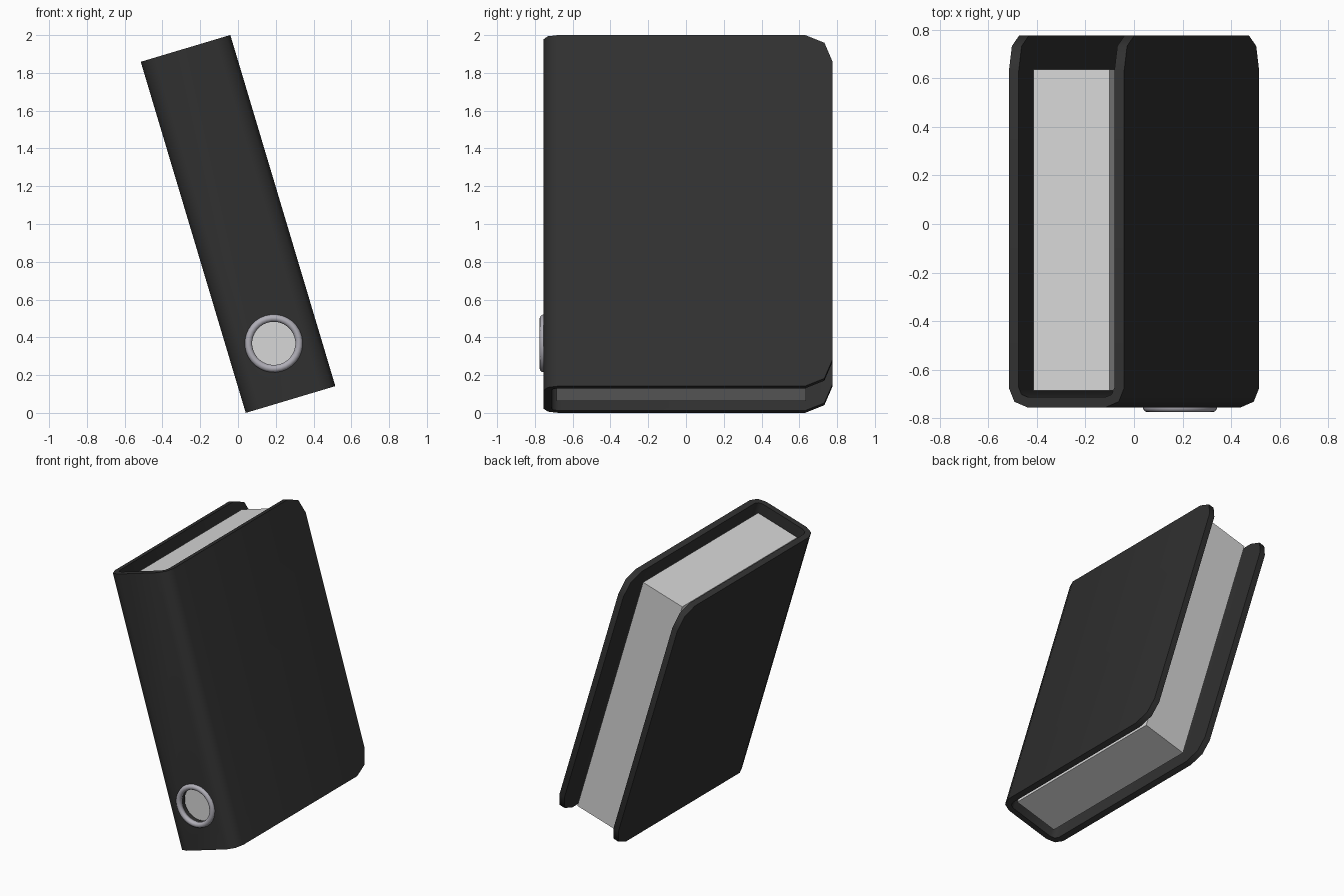
import bpy, bmesh, math
from mathutils import Matrix

if "Cube" in bpy.data.objects:
    bpy.data.objects.remove(bpy.data.objects["Cube"])

W, H = 0.495, 1.94            # spine width and cover height
FRONT, BACK = -0.755, 0.775   # spine face and cover edge
T = 0.042                     # board thickness
HOLE = (W / 2, FRONT, 0.31)   # finger hole centre
LEAN = Matrix.Translation((0.041, 0, 0)) @ Matrix.Rotation(math.radians(-16.65), 4, 'Y')


def material(name, rgb):
    m = bpy.data.materials.new(name)
    m.diffuse_color = (*rgb, 1)
    m.use_nodes = True
    m.node_tree.nodes["Principled BSDF"].inputs["Base Color"].default_value = m.diffuse_color
    return m


black = material("dark_board", (0.030, 0.030, 0.030))
paper = material("light_paper", (0.68, 0.68, 0.68))
metal = material("grey_metal", (0.43, 0.42, 0.47))


def finish(bm, name, mat):
    bmesh.ops.recalc_face_normals(bm, faces=bm.faces)
    me = bpy.data.meshes.new(name)
    bm.to_mesh(me)
    bm.free()
    ob = bpy.data.objects.new(name, me)
    bpy.context.collection.objects.link(ob)
    me.materials.append(mat)
    return ob


def activate(ob):
    bpy.ops.object.select_all(action='DESELECT')
    ob.select_set(True)
    bpy.context.view_layer.objects.active = ob


def half_profile(inset, r):
    """One side of the U section: cover edge, then rounded spine corner."""
    pts = [(inset, BACK)]
    for k in range(3):
        a = math.pi / 2 * k / 2
        pts.append((inset + r * (1 - math.cos(a)), FRONT + inset + r * (1 - math.sin(a))))
    return pts


def profile(inset, r):
    left = half_profile(inset, r)
    return left + [(W - x, y) for x, y in reversed(left)]


# cover: U-shaped board with rounded outer corners
bm = bmesh.new()
section = profile(0, 0.08) + profile(T, 0.04)[::-1]
n = len(section)
low = [bm.verts.new((x, y, 0)) for x, y in section]
high = [bm.verts.new((x, y, H)) for x, y in section]
for i in range(n):
    j = (i + 1) % n
    bm.faces.new((low[i], low[j], high[j], high[i]))
for i in range(n // 2 - 1):
    for ring in (low, high):
        bm.faces.new((ring[i], ring[i + 1], ring[n - 2 - i], ring[n - 1 - i]))
corners = [e for e in bm.edges
           if all(abs(v.co.y - BACK) < 1e-5 for v in e.verts)
           and abs(e.verts[0].co.z - e.verts[1].co.z) < 1e-5]
bmesh.ops.bevel(bm, geom=corners, offset=0.145, segments=2, profile=0.5, affect='EDGES')
cover = finish(bm, "cover", black)

# finger hole cut through the spine
bm = bmesh.new()
bmesh.ops.create_cone(bm, cap_ends=True, segments=32, radius1=0.118, radius2=0.118, depth=0.2,
                      matrix=Matrix.Translation(HOLE) @ Matrix.Rotation(math.pi / 2, 4, 'X'))
cutter = finish(bm, "hole_cutter", black)
cutter.hide_render = True
mod = cover.modifiers.new("hole", 'BOOLEAN')
mod.operation = 'DIFFERENCE'
mod.solver = 'EXACT'
mod.object = cutter
activate(cover)
bpy.ops.object.modifier_apply(modifier=mod.name)
bpy.data.objects.remove(cutter)
bpy.ops.object.shade_smooth_by_angle(angle=math.radians(46))

# paper block
lo, hi = (0.087, -0.685, 0.04), (0.415, 0.635, H - 0.06)
bm = bmesh.new()
bmesh.ops.create_cube(bm, size=1)
for v in bm.verts:
    v.co = [(a + b) / 2 + c * (b - a) for a, b, c in zip(lo, hi, v.co)]
pages = finish(bm, "pages", paper)

# metal finger ring
bpy.ops.mesh.primitive_torus_add(major_radius=0.134, minor_radius=0.0195,
                                 major_segments=32, minor_segments=12)
ring = bpy.context.object
ring.name = "finger_ring"
ring.data.transform(Matrix.Translation(HOLE) @ Matrix.Rotation(math.pi / 2, 4, 'X'))
ring.data.materials.append(metal)
bpy.ops.object.shade_smooth_by_angle(angle=math.radians(46))

# lean the whole binder
for ob in (cover, pages, ring):
    ob.data.transform(LEAN)
